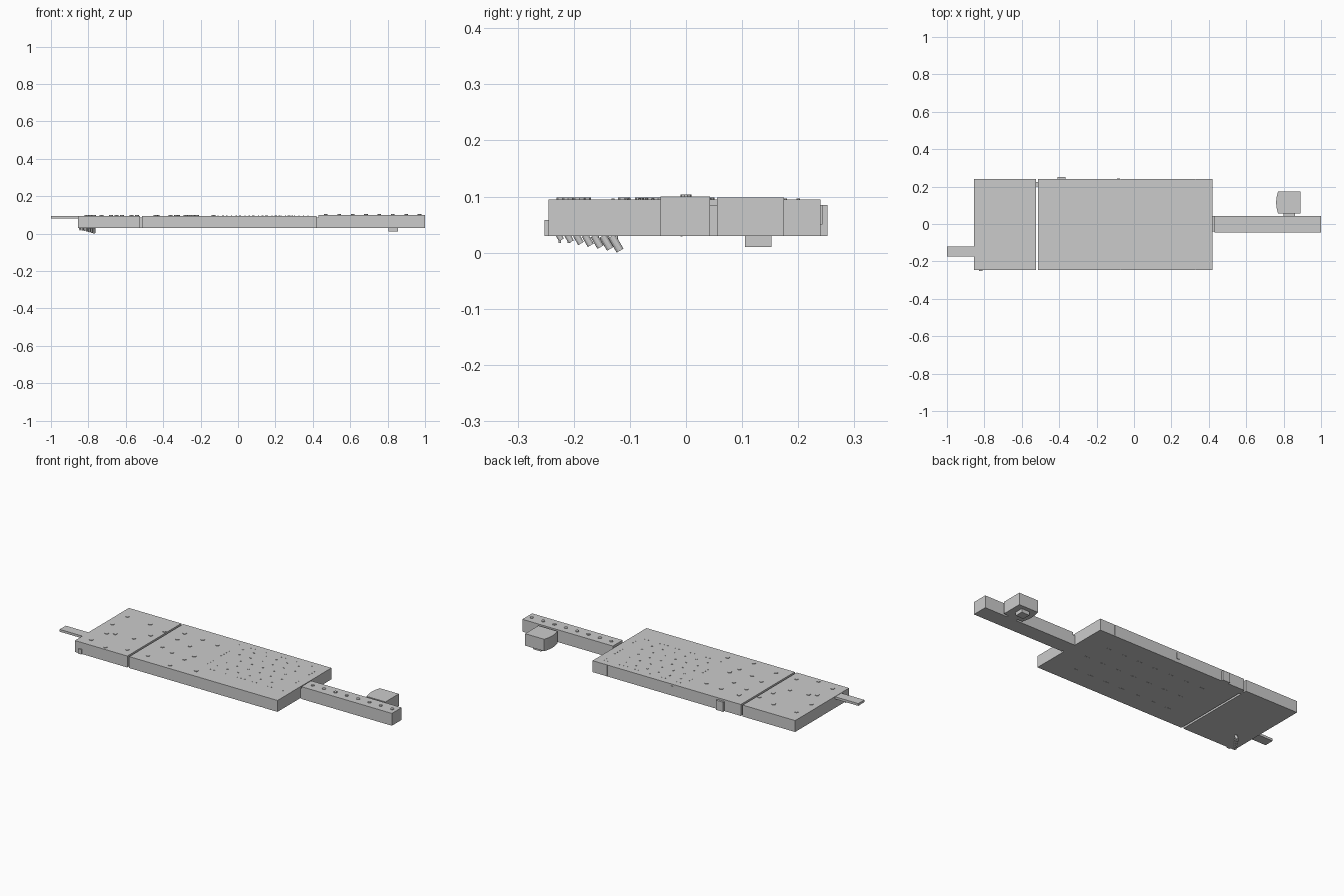
import bpy, bmesh, math
from mathutils import Matrix, Vector

cube = bpy.data.objects.get("Cube")
if cube:
    bpy.data.objects.remove(cube, do_unlink=True)

grey = bpy.data.materials.new("light_grey")
grey.use_nodes = True
grey.diffuse_color = (0.6, 0.6, 0.6, 1)
grey.node_tree.nodes["Principled BSDF"].inputs["Base Color"].default_value = (0.6, 0.6, 0.6, 1)


def finish(name, bm):
    bmesh.ops.recalc_face_normals(bm, faces=bm.faces)
    mesh = bpy.data.meshes.new(name)
    bm.to_mesh(mesh)
    bm.free()
    mesh.materials.append(grey)
    obj = bpy.data.objects.new(name, mesh)
    bpy.context.scene.collection.objects.link(obj)
    return obj


def add_box(bm, x, y, z):
    size = Vector((x[1] - x[0], y[1] - y[0], z[1] - z[0]))
    mid = Vector((x[0] + x[1], y[0] + y[1], z[0] + z[1])) / 2
    bmesh.ops.create_cube(bm, size=1, matrix=Matrix.Translation(mid) @ Matrix.Diagonal(size).to_4x4())


def box(name, x, y, z):
    bm = bmesh.new()
    add_box(bm, x, y, z)
    return finish(name, bm)


def studs(name, points, radius, base, height, sides=8):
    bm = bmesh.new()
    for x, y in points:
        bmesh.ops.create_cone(bm, cap_ends=True, segments=sides, radius1=radius, radius2=radius,
                              depth=height, matrix=Matrix.Translation((x, y, base + height / 2)))
    return finish(name, bm)


LOW, TOP = 0.03, 0.095

# Two deck slabs separated by a narrow slot
box("end_deck", (-0.855, -0.525), (-0.245, 0.24), (LOW, TOP))
box("main_deck", (-0.513, 0.42), (-0.242, 0.237), (LOW, TOP))
box("slot_link", (-0.527, -0.51), (0.2, 0.225), (LOW, 0.085))

# Side panels on the main deck, parted by fine seams
seams = [-0.513, -0.072, 0.325, 0.42]
for side, y in (("front", (-0.245, -0.24)), ("back", (0.235, 0.24))):
    for i in range(3):
        box(f"{side}_panel_{i + 1}", (seams[i] + 0.003 * (i > 0), seams[i + 1]), y, (LOW, TOP))

# Small tabs on the long sides
box("back_tab", (-0.41, -0.365), (0.235, 0.252), (LOW, 0.085))
box("back_latch", (-0.09, -0.075), (0.235, 0.243), (0.05, 0.085))
box("front_tab", (-0.83, -0.81), (-0.252, -0.24), (LOW, 0.058))

# Tongue at one end, long arm at the other
box("end_tongue", (-1.0, -0.85), (-0.175, -0.12), (0.08, 0.093))
box("arm_link", (0.415, 0.435), (-0.04, 0.043), (LOW, 0.085))
box("arm", (0.43, 1.0), (-0.045, 0.043), (LOW, 0.1))
studs("arm_studs", [(0.47 + i * 0.0715, 0) for i in range(8)], 0.01, 0.1, 0.004, 10)

# Side pod with one bowed face
bm = bmesh.new()
outline = [(0.89, 0.055), (0.89, 0.175)]
for i in range(9):
    t = i / 8
    outline.append((0.77 - 0.01 * math.sin(math.pi * t), 0.175 - 0.12 * t))
face = bm.faces.new([bm.verts.new((x, y, LOW)) for x, y in outline])
top = bmesh.ops.extrude_face_region(bm, geom=[face])
bmesh.ops.translate(bm, vec=(0, 0, 0.068), verts=[v for v in top["geom"] if isinstance(v, bmesh.types.BMVert)])
finish("side_pod", bm)
box("pod_link", (0.8, 0.86), (0.04, 0.058), (LOW, 0.085))
box("pod_foot", (0.805, 0.855), (0.105, 0.152), (0.01, 0.035))

# Large studs on the decks
deck_points = [
    (-0.8, 0.15), (-0.81, 0.03), (-0.77, -0.08), (-0.65, 0.14), (-0.79, -0.19), (-0.73, -0.06),
    (-0.54, 0.11), (-0.62, -0.05), (-0.57, 0.03), (-0.68, -0.22), (-0.57, -0.18),
    (-0.44, 0.15), (-0.32, 0.14), (-0.43, 0.07), (-0.22, 0.13), (-0.33, 0.04), (-0.44, -0.05),
    (-0.36, -0.08), (-0.44, -0.18), (-0.24, -0.05), (-0.28, -0.21), (-0.13, -0.19), (-0.26, -0.11)]
studs("deck_studs", deck_points, 0.011, TOP, 0.003)

# Dotted frame and inner rows of pins
pins = []
for i in range(22):
    x = -0.13 + i * 0.024
    pins += [(x, -0.13), (x, 0.2)]
for i in range(1, 14):
    y = -0.13 + i * 0.0236
    pins += [(-0.13, y), (0.374, y)]
studs("frame_pins", pins, 0.003, TOP, 0.001, 6)
inner = [(-0.08 + i * 0.07 + 0.02 * (j % 2), -0.08 + j * 0.06) for i in range(6) for j in range(5)]
studs("inner_pins", inner, 0.005, TOP, 0.002, 6)

# Row of hanging pegs beneath the end deck
for i in range(7):
    t = i / 6
    length = 0.012 + 0.018 * t
    radius = 0.005 + 0.002 * t
    tilt = math.radians(30)
    half = math.cos(tilt) * length / 2 + math.sin(tilt) * radius
    bottom = 0.02 * (1 - t)
    bm = bmesh.new()
    place = Matrix.Translation((-0.845 + 0.075 * t, -0.225 + 0.1 * t, bottom + half))
    place = place @ Matrix.Rotation(tilt, 4, "X")
    bmesh.ops.create_cone(bm, cap_ends=True, segments=12, radius1=radius, radius2=radius,
                          depth=length, matrix=place)
    bmesh.ops.create_cone(bm, cap_ends=True, segments=12, radius1=radius * 0.5, radius2=radius * 0.5,
                          depth=0.02, matrix=Matrix.Translation((-0.845 + 0.075 * t, -0.225 + 0.1 * t, 0.027)))
    finish(f"hanging_peg_{i + 1}", bm)

# Shallow strips on the underside
bm = bmesh.new()
for i in range(7):
    for j in range(3):
        x = -0.35 + i * 0.1 + 0.03 * (j % 2)
        y = -0.14 + j * 0.13
        add_box(bm, (x, x + 0.03), (y, y + 0.004), (LOW - 0.001, LOW + 0.001))
finish("underside_strips", bm)
